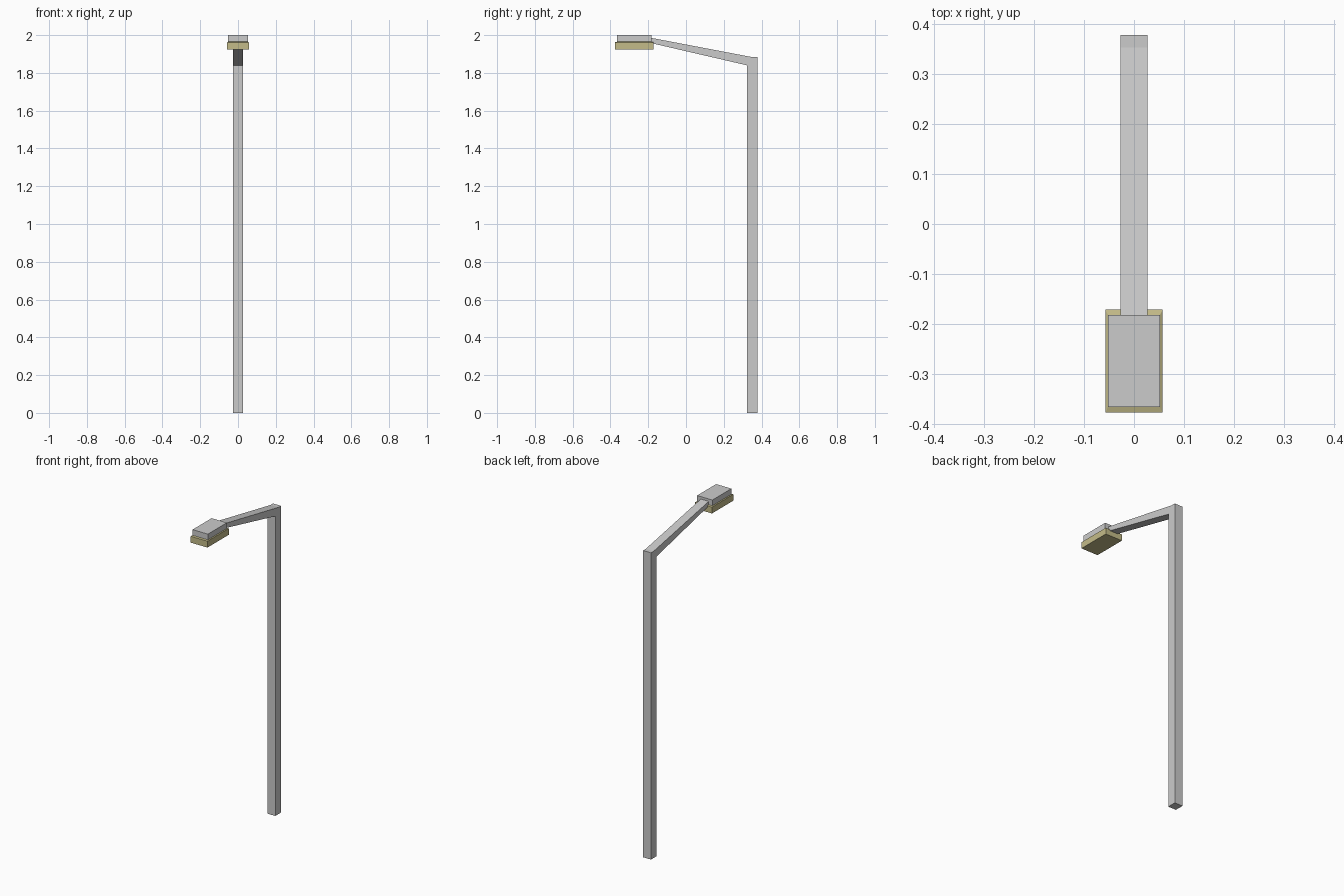
import bpy, bmesh

if "Cube" in bpy.data.objects:
    bpy.data.objects.remove(bpy.data.objects["Cube"])


def paint(obj, name, color):
    mat = bpy.data.materials.new(name)
    mat.diffuse_color = color
    mat.use_nodes = True
    mat.node_tree.nodes["Principled BSDF"].inputs["Base Color"].default_value = mat.diffuse_color
    obj.data.materials.append(mat)


def loft(name, rings):
    """Closed solid through a list of equal-length vertex rings."""
    bm = bmesh.new()
    loops = [[bm.verts.new(p) for p in ring] for ring in rings]
    n = len(loops[0])
    for a, b in zip(loops, loops[1:]):
        for i in range(n):
            j = (i + 1) % n
            bm.faces.new((a[i], a[j], b[j], b[i]))
    bm.faces.new(loops[0][::-1])
    bm.faces.new(loops[-1])
    bmesh.ops.recalc_face_normals(bm, faces=bm.faces)
    mesh = bpy.data.meshes.new(name)
    bm.to_mesh(mesh)
    bm.free()
    obj = bpy.data.objects.new(name, mesh)
    bpy.context.collection.objects.link(obj)
    return obj


def rect(w, y0, y1, z):
    return [(-w, y0, z), (w, y0, z), (w, y1, z), (-w, y1, z)]


# Post and tapering arm in one bent side profile
profile = [(0.378, 0), (0.378, 1.883), (0.353, 1.883), (-0.182, 1.985),
           (-0.182, 1.957), (0.323, 1.84), (0.323, 0)]
loft("post_and_arm", [[(x, y, z) for y, z in profile] for x in (-0.027, 0.027)])

# Lamp housing
loft("lamp_housing", [rect(0.052, -0.366, -0.182, 1.962), rect(0.052, -0.366, -0.182, 2.0)])

# Lamp lens with a steep chamfered rim below the housing
lens = loft("lamp_lens", [rect(0.057, -0.377, -0.171, 1.923),
                          rect(0.057, -0.377, -0.171, 1.962),
                          rect(0.052, -0.366, -0.182, 1.965)])
paint(lens, "lens_yellow", (0.55, 0.5, 0.25, 1))
